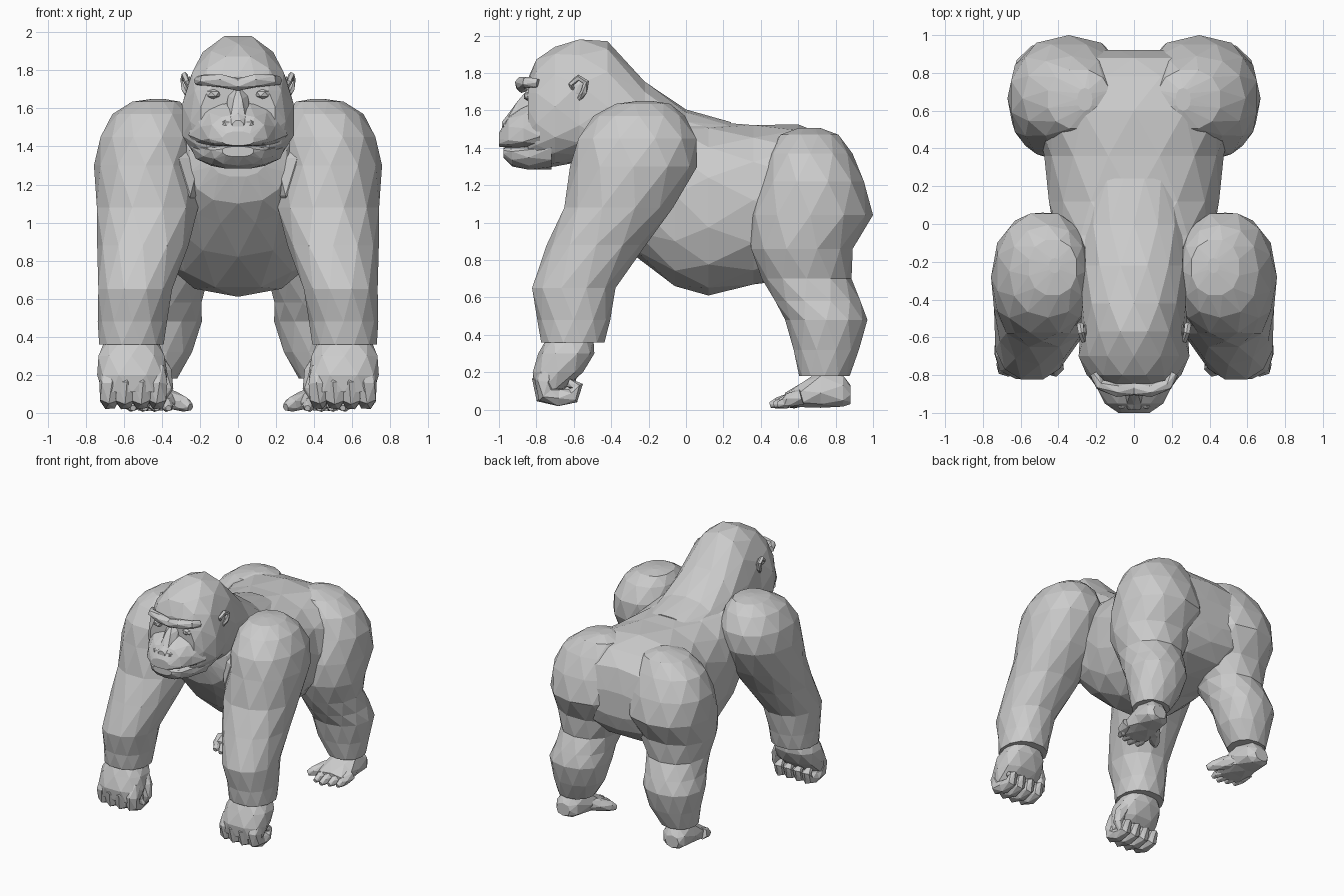
import bpy, bmesh, math
from mathutils import Vector


def make(name, rings, mirror=False):
    """Skin rings whose odd members are turned half a step, giving flat triangles."""
    bm = bmesh.new()
    rows = [[bm.verts.new(p) for p in r] for r in rings]
    n = len(rows[0])
    for j in range(len(rows) - 1):
        a, b = rows[j], rows[j + 1]
        for i in range(n):
            k = (i + 1) % n
            if j % 2 == 0:
                tris = (a[i], a[k], b[i]), (b[i], a[k], b[k])
            else:
                tris = (a[i], b[k], b[i]), (a[i], a[k], b[k])
            for t in tris:
                bm.faces.new(t)
    bm.faces.new(rows[0])
    bm.faces.new(rows[-1])
    return finish(name, bm, mirror)


def finish(name, bm, mirror):
    bmesh.ops.recalc_face_normals(bm, faces=bm.faces)
    me = bpy.data.meshes.new(name)
    bm.to_mesh(me)
    bm.free()
    ob = bpy.data.objects.new(name, me)
    bpy.context.collection.objects.link(ob)
    if mirror:
        ob.modifiers.new("Mirror", 'MIRROR').use_mirror_merge = False
    return ob


def unit(i, j, n, e):
    """Point on a unit superellipse."""
    t = 2 * math.pi * (i + 0.5 * (j % 2)) / n
    c, s = math.cos(t), math.sin(t)
    return math.copysign(abs(c) ** (2 / e), c), math.copysign(abs(s) ** (2 / e), s)


def loft_y(name, secs, n=12, e=2.2, cx=0, mirror=False):
    """Sections along y: (y, top z, bottom z, half width, z of widest point, [x shift])."""
    rings = []
    for j, (y, zt, zb, w, zw, *dx) in enumerate(secs):
        x0 = cx + (dx[0] if dx else 0)
        r = []
        for i in range(n):
            c, s = unit(i, j, n, e)
            r.append((x0 + w * c, y, zw + s * (zt - zw if s > 0 else zw - zb)))
        rings.append(r)
    return make(name, rings, mirror)


def loft_z(name, secs, n=12, e=2.2):
    """Mirrored limb, sections along z: (z, centre x, centre y, radius x, radius y)."""
    rings = []
    for j, (z, cx, cy, rx, ry) in enumerate(secs):
        uv = [unit(i, j, n, e) for i in range(n)]
        rings.append([(cx + rx * c, cy + ry * s, z) for c, s in uv])
    return make(name, rings, True)


def tube(name, path, radii, n=6, mirror=True):
    """Tapered tube through a path."""
    pts = [Vector(p) for p in path]
    rings = []
    side = None
    for j, p in enumerate(pts):
        d = (pts[min(j + 1, len(pts) - 1)] - pts[max(j - 1, 0)]).normalized()
        side = (side - d * side.dot(d)).normalized() if side else d.orthogonal().normalized()
        up = d.cross(side)
        r = radii[j]
        uv = [unit(i, j, n, 2) for i in range(n)]
        rings.append([p + side * c * r + up * s * r for c, s in uv])
    return make(name, rings, mirror)


def ball(name, loc, size, sub=1, mirror=True):
    bm = bmesh.new()
    bmesh.ops.create_icosphere(bm, subdivisions=sub, radius=1)
    for v in bm.verts:
        v.co = Vector(loc) + Vector((v.co.x * size[0], v.co.y * size[1], v.co.z * size[2]))
    return finish(name, bm, mirror)


# Trunk: rump, belly, chest
loft_y("torso", [
    (0.92, 1.18, 0.98, 0.26, 1.08), (0.88, 1.36, 0.86, 0.40, 1.10),
    (0.78, 1.46, 0.76, 0.50, 1.12), (0.60, 1.525, 0.70, 0.54, 1.14),
    (0.36, 1.53, 0.66, 0.475, 1.12), (0.12, 1.54, 0.61, 0.46, 1.12),
    (-0.06, 1.58, 0.65, 0.42, 1.15), (-0.27, 1.64, 0.82, 0.37, 1.22),
    (-0.42, 1.60, 0.99, 0.32, 1.30), (-0.51, 1.50, 1.10, 0.26, 1.33),
    (-0.55, 1.46, 1.24, 0.15, 1.35)], 14, 2.4)
ball("chest_muscle", (0.28, -0.40, 1.24), (0.11, 0.16, 0.22))

# Neck and crested skull
loft_y("head_and_neck", [
    (0.24, 1.54, 1.30, 0.22, 1.42), (0.0, 1.605, 1.20, 0.27, 1.42),
    (-0.22, 1.76, 1.20, 0.28, 1.45), (-0.42, 1.97, 1.25, 0.28, 1.50),
    (-0.57, 1.99, 1.32, 0.285, 1.52), (-0.70, 1.94, 1.30, 0.30, 1.51),
    (-0.80, 1.88, 1.285, 0.25, 1.53), (-0.845, 1.77, 1.31, 0.20, 1.55)], 14, 2.2)

# Muzzle and jaw, split by the mouth line
loft_y("muzzle", [
    (-0.78, 1.66, 1.39, 0.26, 1.46), (-0.87, 1.62, 1.395, 0.20, 1.45),
    (-0.95, 1.57, 1.40, 0.155, 1.44), (-1.0, 1.48, 1.405, 0.085, 1.43)], 12, 2.4)
loft_y("jaw", [
    (-0.72, 1.45, 1.285, 0.25, 1.40), (-0.84, 1.41, 1.28, 0.185, 1.38),
    (-0.93, 1.405, 1.30, 0.14, 1.38), (-0.975, 1.40, 1.345, 0.085, 1.38)], 12, 2.4)

# Face details
tube("brow_ridge", [(-0.21, -0.79, 1.745), (-0.18, -0.85, 1.75), (-0.09, -0.88, 1.745),
                    (0, -0.875, 1.725), (0.09, -0.88, 1.745), (0.18, -0.85, 1.75),
                    (0.21, -0.79, 1.745)], [0.025, 0.03, 0.036, 0.033, 0.036, 0.03, 0.025], 6, False)
loft_y("nose", [
    (-0.84, 1.72, 1.50, 0.075, 1.55), (-0.90, 1.66, 1.48, 0.06, 1.53),
    (-0.955, 1.575, 1.475, 0.055, 1.51), (-0.985, 1.54, 1.485, 0.03, 1.51)], 8, 1.9)
ball("nostril", (0.06, -0.945, 1.51), (0.045, 0.04, 0.04))
ball("eye", (0.13, -0.84, 1.675), (0.042, 0.03, 0.028))

# Ears
tube("ear_rim", [(0.25, -0.60, 1.70), (0.27, -0.615, 1.74), (0.28, -0.575, 1.775),
                 (0.285, -0.535, 1.75), (0.28, -0.545, 1.70), (0.255, -0.575, 1.655)],
     [0.012, 0.015, 0.017, 0.018, 0.018, 0.014], 5)
ball("ear_bowl", (0.255, -0.57, 1.715), (0.018, 0.045, 0.055))

# Shoulder and arm, down to the furry cuff
loft_z("arm", [
    (1.65, 0.42, -0.22, 0.03, 0.04), (1.635, 0.43, -0.23, 0.13, 0.15),
    (1.57, 0.455, -0.25, 0.205, 0.245),
    (1.45, 0.475, -0.26, 0.255, 0.325), (1.30, 0.485, -0.28, 0.272, 0.34),
    (1.08, 0.475, -0.36, 0.275, 0.30), (0.88, 0.50, -0.48, 0.24, 0.265),
    (0.65, 0.54, -0.60, 0.20, 0.23), (0.48, 0.555, -0.60, 0.182, 0.195),
    (0.36, 0.56, -0.605, 0.175, 0.175)])

# Knuckle-walking hands
loft_z("hand", [
    (0.38, 0.56, -0.62, 0.14, 0.13), (0.30, 0.56, -0.64, 0.18, 0.15),
    (0.20, 0.555, -0.685, 0.185, 0.14), (0.11, 0.555, -0.73, 0.165, 0.08)], 10, 2.5)
for i, x in enumerate((0.425, 0.51, 0.595, 0.675)):
    d = 0.015 if i in (0, 3) else 0
    tube("finger", [(x, -0.72, 0.24), (x, -0.77 + d, 0.15), (x, -0.76 + d, 0.085),
                    (x, -0.68, 0.065), (x, -0.605, 0.075), (x, -0.585, 0.125), (x, -0.63, 0.145)],
         [0.045, 0.056, 0.055, 0.05, 0.043, 0.036, 0.025])
tube("thumb", [(0.44, -0.60, 0.29), (0.39, -0.62, 0.21), (0.375, -0.63, 0.13), (0.40, -0.63, 0.07)],
     [0.05, 0.045, 0.036, 0.02])

# Haunch and leg, down to the furry cuff
loft_z("leg", [
    (1.505, 0.26, 0.66, 0.04, 0.06), (1.47, 0.29, 0.66, 0.17, 0.16),
    (1.37, 0.33, 0.665, 0.26, 0.225),
    (1.22, 0.345, 0.675, 0.315, 0.285), (1.04, 0.345, 0.665, 0.325, 0.335),
    (0.86, 0.365, 0.62, 0.29, 0.28), (0.70, 0.385, 0.645, 0.225, 0.24),
    (0.58, 0.405, 0.705, 0.22, 0.235), (0.48, 0.42, 0.75, 0.23, 0.22),
    (0.32, 0.43, 0.75, 0.195, 0.18), (0.18, 0.46, 0.74, 0.14, 0.135)])

# Feet with a splayed big toe
loft_y("foot", [
    (0.88, 0.13, 0.03, 0.06, 0.08, 0.03), (0.84, 0.19, 0.012, 0.10, 0.08, 0.02),
    (0.72, 0.21, 0.01, 0.12, 0.09, 0.01), (0.62, 0.15, 0.01, 0.135, 0.06),
    (0.53, 0.09, 0.01, 0.13, 0.04)], 8, 2.4, 0.46, True)
for i in range(4):
    x = 0.38 + 0.062 * i
    y = 0.47 + 0.02 * abs(i - 1)
    tube("toe", [(x + 0.01, 0.62, 0.07), (x, 0.55, 0.05), (x - 0.01, y + 0.02, 0.035),
                 (x - 0.015, y - 0.02, 0.025)], [0.045, 0.038, 0.032, 0.016])
tube("big_toe", [(0.42, 0.70, 0.09), (0.34, 0.63, 0.065), (0.28, 0.57, 0.045), (0.25, 0.54, 0.03)],
     [0.06, 0.05, 0.04, 0.02])
